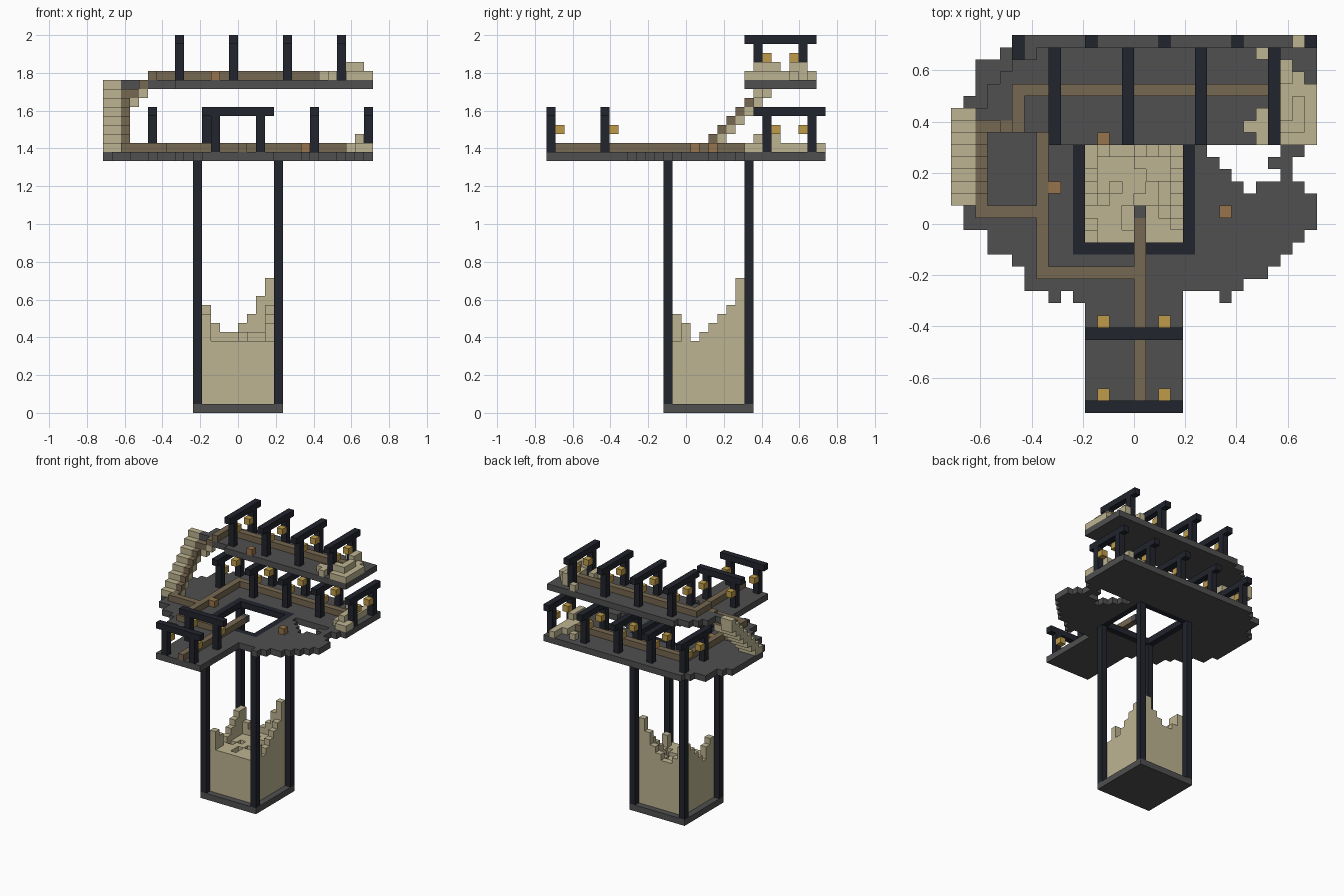
import bpy
import bmesh
import random
from mathutils import Vector

random.seed(4)
if "Cube" in bpy.data.objects:
    bpy.data.objects.remove(bpy.data.objects["Cube"], do_unlink=True)

UNIT = 2 / 42
ORIGIN = Vector((-15, -15.5, 0))
GROUND, UPPER = 28, 36          # deck layers, counted in blocks


def material(name, colour):
    mat = bpy.data.materials.new(name)
    mat.use_nodes = True
    mat.diffuse_color = (*colour, 1)
    mat.node_tree.nodes["Principled BSDF"].inputs["Base Color"].default_value = (*colour, 1)
    return mat


stone = material("grey stone", (.08, .08, .08))
timber = material("dark timber", (.016, .018, .027))
sand = material("pale sand", (.51, .455, .285))
planks = material("brown planks", (.18, .135, .082))
glow = material("amber lamp", (.52, .33, .065))
crate_wood = material("crate wood", (.31, .175, .07))


def block(x0, x1, y0, y1, z0, z1):
    """Cells of a box, both ends included."""
    return {(x, y, z) for x in range(x0, x1 + 1)
            for y in range(y0, y1 + 1) for z in range(z0, z1 + 1)}


def build(name, cells, mat):
    """Skin a set of block cells, leaving out the hidden inner faces."""
    bm = bmesh.new()
    verts = {}
    for cell in sorted(cells):
        for axis in range(3):
            for side in (0, 1):
                near = list(cell)
                near[axis] += 2 * side - 1
                if tuple(near) in cells:
                    continue
                u, v = (axis + 1) % 3, (axis + 2) % 3
                ring = []
                for a, b in ((0, 0), (1, 0), (1, 1), (0, 1)):
                    p = list(cell)
                    p[axis] += side
                    p[u] += a
                    p[v] += b
                    key = tuple(p)
                    if key not in verts:
                        verts[key] = bm.verts.new((Vector(key) + ORIGIN) * UNIT)
                    ring.append(verts[key])
                bm.faces.new(ring if side else ring[::-1])
    mesh = bpy.data.meshes.new(name)
    bm.to_mesh(mesh)
    bm.free()
    mesh.materials.append(mat)
    obj = bpy.data.objects.new(name, mesh)
    bpy.context.collection.objects.link(obj)
    return obj


# Shaft: base, corner posts and the rim around the opening
build("shaft_base", block(10, 19, 13, 22, 0, 0), stone)
rim = block(10, 19, 13, 22, GROUND, GROUND)
opening = block(11, 18, 14, 21, GROUND, GROUND)
shaft_frame = rim - opening
for x in (10, 19):
    for y in (13, 22):
        shaft_frame |= block(x, x, y, y, 1, GROUND)
build("shaft_frame", shaft_frame, timber)

# Sand heap in the shaft, banked against its sides
across = (12, 10, 9, 9, 10, 11, 13, 15)
along = (11, 10, 8, 9, 10, 11, 12, 15)
heap = set()
for a, limit_x in enumerate(across):
    for b, limit_y in enumerate(along):
        top = min(limit_x, limit_y)
        if a not in (0, 7) and b != 7:
            top = min(top, 8 + (a + b > 9) + random.choice((0, 0, -1)))
        if b == 0 and a > 1:
            top = 8
        heap |= block(11 + a, 11 + a, 14 + b, 14 + b, 1, top - 1)
build("sand_heap", heap, sand)


def deck(rows, level):
    cells = set()
    for y0, y1, x0, x1 in rows:
        cells |= block(x0, x1, y0, y1, level, level)
    return cells


# Lower deck: entrance walk, ragged hall floor and broken hole
lower = deck([(0, 9, 11, 18), (9, 9, 8, 8), (9, 9, 10, 10), (9, 9, 22, 22),
              (10, 10, 6, 23), (11, 11, 6, 25), (12, 12, 5, 26), (13, 13, 3, 27),
              (14, 14, 3, 28), (15, 16, 1, 29), (17, 17, 0, 29), (18, 18, 0, 28),
              (19, 19, 0, 27), (20, 20, 0, 27), (21, 21, 0, 28), (22, 24, 0, 29),
              (25, 25, 1, 29), (26, 28, 2, 29), (29, 29, 4, 29), (30, 30, 5, 29)], GROUND)
hole = deck([(18, 18, 24, 24), (19, 19, 23, 26), (20, 20, 22, 25), (21, 21, 21, 26)], GROUND)
build("lower_deck", lower - rim - hole, stone)

# Upper deck
upper = deck([(22, 22, 8, 29), (23, 23, 5, 29), (24, 26, 3, 29),
              (27, 27, 4, 29), (28, 28, 5, 29), (29, 29, 7, 29)], UPPER)
upper |= block(2, 2, 24, 24, UPPER, UPPER)
build("upper_deck", upper, stone)


# Plank walkways
def path(points, level):
    cells = set()
    for (ax, ay), (bx, by) in zip(points, points[1:]):
        cells |= block(min(ax, bx), max(ax, bx), min(ay, by), max(ay, by), level, level)
    return cells


lower_walk = path([(15, 0), (15, 15)], GROUND + 1)
lower_walk |= path([(15, 11), (7, 11), (7, 26), (26, 26)], GROUND + 1)
lower_walk |= path([(7, 16), (2, 16)], GROUND + 1)
build("lower_walkway", lower_walk, planks)
build("walkway_end", block(15, 15, 16, 16, GROUND + 1, GROUND + 1), stone)
build("upper_walkway", path([(5, 23), (5, 26), (26, 26)], UPPER + 1), planks)

# Stairs: pale side steps with a plank tread beside them
side_steps, treads, supports = set(), set(), set()
for n in range(8):
    y, z = 17 + n, GROUND + 1 + n
    side_steps |= block(0, 1, y, y, max(z - 1, GROUND + 1), z)
    if n < 7:
        treads.add((2, y, z))
        if n:
            supports.add((2, y, z - 1))
for x, z in ((3, UPPER - 1), (4, UPPER)):
    treads.add((x, 23, z))
    supports.add((x, 23, z - 1))
build("stair_side", side_steps, sand)
build("stair_treads", treads, planks)
build("stair_supports", supports, sand)


# Timber gates with a pair of lamps each
def gate(name, beam, posts, lamps, level):
    cells = {(x, y, level + 5) for x, y in beam}
    for x, y in posts:
        cells |= block(x, x, y, y, level + 1, level + 4)
    build(name + "_gate", cells, timber)
    build(name + "_lamps", {(x, y, level + 3) for x, y in lamps}, glow)


for y in (0, 6):
    gate("entrance", [(x, y) for x in range(11, 19)], [(12, y), (17, y)],
         [(12, y + 1), (17, y + 1)], GROUND)
for x in range(5, 30, 6):
    gate("lower", [(x, y) for y in range(23, 31)], [(x, 24), (x, 29)],
         [(x, 25), (x, 28)], GROUND)
for x in range(8, 27, 6):
    gate("upper", [(x, y) for y in range(22, 30)], [(x, 23), (x, 28)],
         [(x, 24), (x, 27)], UPPER)

# Fallen sand closing the right end of each deck
for name, level, shift in (("lower", GROUND, 1), ("upper", UPPER, 0)):
    z = level + 1
    pile = block(27, 27, 22 + shift, 28, z, z) | block(28, 28, 22, 27 + shift, z, z)
    pile |= block(29, 29, 22, 26, z, z) | block(25, 25, 22, 24, z, z)
    pile |= {(24, 23, z), (25, 29, z)}
    pile |= block(28, 28, 23, 25, z + 1, z + 1)
    if level == UPPER:
        pile |= {(27, 23, z + 1), (27, 27, z + 1), (27, 28, z + 1)}
    else:
        pile |= {(28, 30, z), (28, 29, z)}
        pile -= block(29, 29, 24, 29, z, z) | block(24, 25, 22, 24, z, z)
    build(name + "_rubble", pile, sand)

# Small crates
for x, y, level in ((8, 18, GROUND), (22, 16, GROUND), (12, 22, UPPER)):
    build("crate", {(x, y, level + 1)}, crate_wood)
